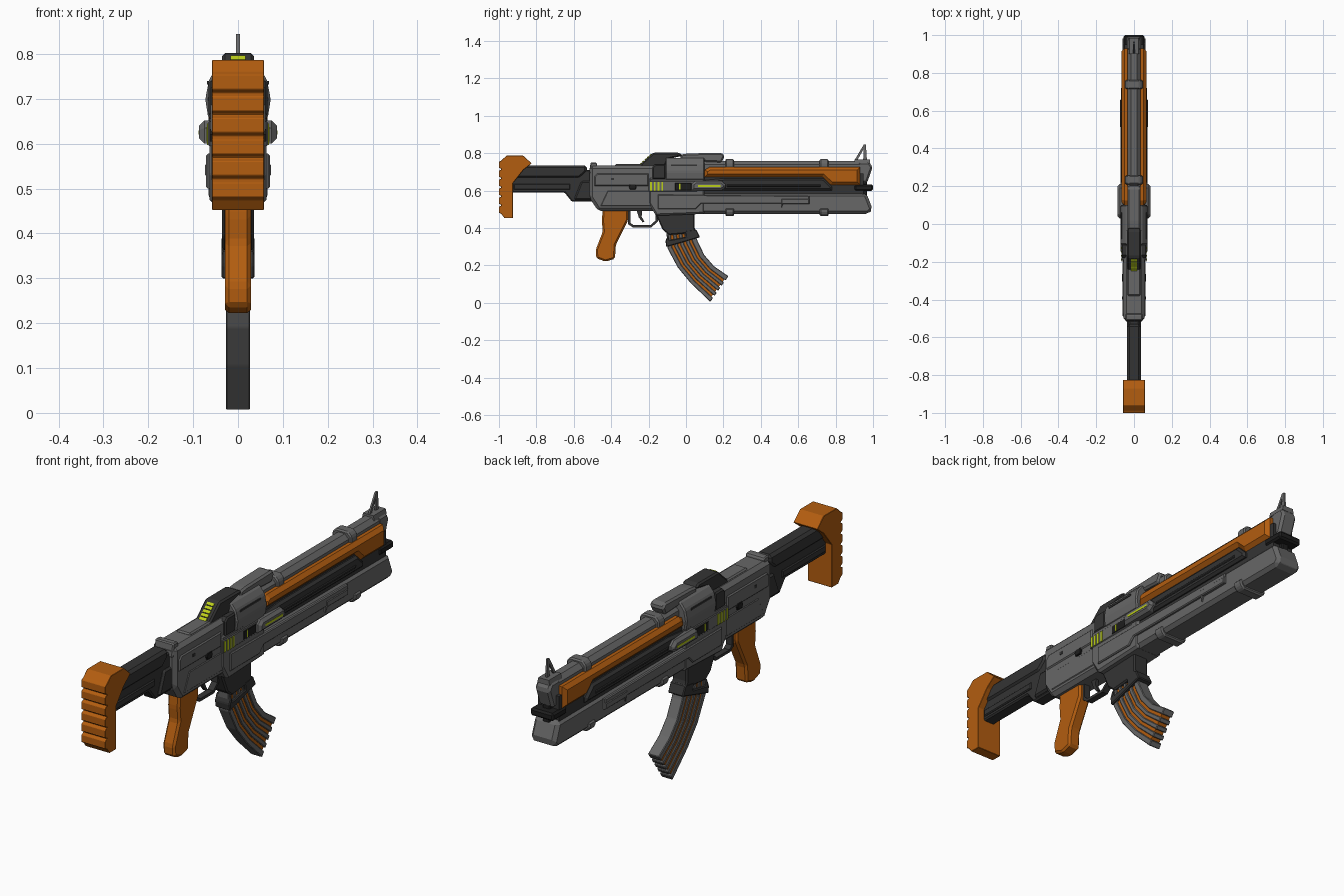
import bpy, bmesh
from mathutils import Vector

old = bpy.data.objects.get("Cube")
if old:
    bpy.data.objects.remove(old, do_unlink=True)


def material(name, r, g, b):
    m = bpy.data.materials.new(name)
    m.use_nodes = True
    m.diffuse_color = (r, g, b, 1)
    m.node_tree.nodes["Principled BSDF"].inputs["Base Color"].default_value = (r, g, b, 1)
    return m


GREY = material("gunmetal grey", .135, .135, .135)
DARK = material("dark polymer", .034, .034, .034)
BLACK = material("black", .013, .013, .013)
ORANGE = material("burnt orange", .45, .11, .005)
LIME = material("lime marking", .5, .62, .01)


def extrude(name, outline, offset, mat, is_rim=None, bevel=0):
    """Extrude a closed 3D outline and optionally chamfer the chosen rim edges."""
    bm = bmesh.new()
    face = bm.faces.new([bm.verts.new(p) for p in outline])
    new = bmesh.ops.extrude_face_region(bm, geom=[face], use_keep_orig=True)["geom"]
    bmesh.ops.translate(bm, vec=offset, verts=[v for v in new if isinstance(v, bmesh.types.BMVert)])
    bmesh.ops.recalc_face_normals(bm, faces=bm.faces)
    if bevel:
        rim = [e for e in bm.edges if all(is_rim(v.co) for v in e.verts)]
        bmesh.ops.bevel(bm, geom=rim, offset=bevel, segments=1, affect='EDGES', clamp_overlap=True)
    mesh = bpy.data.meshes.new(name)
    bm.to_mesh(mesh)
    bm.free()
    mesh.materials.append(mat)
    obj = bpy.data.objects.new(name, mesh)
    bpy.context.collection.objects.link(obj)
    return obj


def prism(name, profile, half, mat, bevel=0):
    """Side profile (y, z) centred on x = 0, chamfered on both sides."""
    return extrude(name, [(-half, y, z) for y, z in profile], Vector((2 * half, 0, 0)), mat,
                   lambda c: abs(c.x) > half - 1e-5, bevel)


def sides(name, profile, inner, outer, mat, bevel=0):
    """Matching plates on the left and right, chamfered on the outer rim."""
    for label, s in (("left", 1), ("right", -1)):
        extrude(f"{label}_{name}", [(s * inner, y, z) for y, z in profile],
                Vector((s * (outer - inner), 0, 0)), mat,
                lambda c: abs(c.x) > outer - 1e-5, bevel)


def bar(name, half_section, y0, y1, mat, bevel=0):
    """Mirrored cross-section (x, z) run along y."""
    pts = half_section + [(-x, z) for x, z in reversed(half_section)]
    return extrude(name, [(x, y0, z) for x, z in pts], Vector((0, y1 - y0, 0)), mat,
                   lambda c: min(abs(c.y - y0), abs(c.y - y1)) < 1e-5, bevel)


def rect(y0, y1, z0, z1):
    return [(y0, z0), (y1, z0), (y1, z1), (y0, z1)]


# Butt pad with a ribbed rear face
ribs = []
for i in range(6):
    z = .475 + i * .048
    ribs += [(-.988, z), (-1, z + .007), (-1, z + .038), (-.988, z + .045)]
prism("butt_pad", [(-.96, .786), (-.87, .786), (-.825, .745), (-.87, .71), (-.925, .64),
                   (-.925, .452), (-.97, .452)] + ribs, .058, ORANGE, .014)

# Stock arm
prism("stock_arm", [(-.94, .59), (-.65, .59), (-.61, .54), (-.48, .54), (-.48, .71), (-.94, .71)],
      .028, DARK, .006)
prism("stock_cheek", [(-.93, .665), (-.57, .665), (-.53, .70), (-.53, .735), (-.90, .735), (-.93, .71)],
      .036, DARK, .012)
sides("stock_rib", rect(-.92, -.62, .605, .635), .026, .034, DARK, .004)
prism("stock_joint", [(-.6, .55), (-.48, .55), (-.48, .65), (-.56, .65)], .038, DARK, .008)

# Rear receiver
prism("rear_receiver", [(-.515, .56), (-.47, .49), (-.1, .49), (-.1, .735), (-.515, .735)],
      .056, GREY, .016)
prism("receiver_end_cap", [(-.518, .69), (-.475, .69), (-.475, .745), (-.483, .75), (-.51, .75)],
      .045, GREY, .01)
prism("receiver_top", rect(-.38, -.2, .725, .742), .034, GREY, .006)
sides("receiver_panel", [(-.49, .625), (-.2, .625), (-.2, .69), (-.475, .69), (-.49, .675)],
      .05, .061, GREY, .005)
sides("lower_panel", [(-.46, .515), (-.17, .515), (-.17, .6), (-.42, .6)], .05, .059, GREY, .005)
sides("selector", [(-.3, .605), (-.27, .605), (-.265, .62), (-.27, .633), (-.3, .633), (-.305, .62)],
      .055, .064, BLACK, .002)
sides("receiver_pin", rect(-.40, -.385, .655, .668), .055, .063, DARK)

# Forward receiver and upper block
prism("forward_receiver", [(-.2, .53), (-.16, .465), (.1, .475), (.1, .67), (-.2, .67)], .064, GREY, .01)
bar("upper_block", [(.04, .775), (.064, .745), (.073, .70), (.066, .655)], -.11, .1, GREY, .006)
sides("upper_block_groove", rect(-.08, .06, .732, .74), .055, .0695, DARK)
sides("dark_panel", [(-.18, .66), (-.11, .66), (-.11, .74), (-.165, .74), (-.18, .725)], .04, .066, DARK, .006)
sides("strip_panel", rect(-.2, .06, .595, .65), .06, .067, GREY, .003)
for i in range(4):
    y = -.192 + i * .02
    sides(f"marking_stripe_{i + 1}", rect(y, y + .009, .597, .645), .064, .0695, LIME)
sides("bolt_seat", rect(-.06, .03, .6, .64), .06, .069, BLACK, .003)
sides("bolt_marking", rect(-.038, -.03, .605, .637), .064, .0705, LIME)

# Side pods with a bright line
sides("pod", [(.03, .6), (.19, .6), (.212, .615), (.212, .632), (.19, .652), (.05, .652), (.03, .635)],
      .055, .087, GREY, .012)
sides("pod_line", rect(.065, .185, .62, .629), .083, .0885, LIME)

# Sloped top cover with markings
prism("top_cover", [(-.255, .73), (-.175, .802), (-.035, .802), (-.018, .785), (-.09, .77), (-.12, .72)],
      .036, DARK, .007)
start, step = Vector((-.245, .739)), Vector((.0128, .0115))
out = Vector((-.0026, .003))
for i in range(5):
    a = start + step * i
    b = a + step * .72
    prism(f"cover_marking_{i + 1}", [a, b, b + out, a + out], .017, LIME)
prism("top_rail", [(-.03, .76), (-.03, .792), (.01, .798), (.19, .802), (.207, .785), (.19, .75)],
      .034, GREY, .008)

# Barrel, core and clamps
bar("upper_barrel", [(.016, .757), (.035, .738), (.035, .67)], .08, .96, GREY)
bar("barrel_core", [(.05, .69), (.05, .56)], -.1, .95, DARK)
for i, y in enumerate((.21, .715)):
    bar(f"upper_clamp_{i + 1}", [(.03, .768), (.047, .75), (.047, .715)], y, y + .047, GREY, .006)
    bar(f"lower_clamp_{i + 1}", [(.066, .505), (.066, .48), (.05, .463)], y, y + .047, GREY, .006)

# Orange handguard over a dark side rail
sides("handguard", [(.1, .672), (.73, .672), (.775, .63), (.93, .63), (.93, .725), (.125, .725), (.1, .71)],
      .02, .066, ORANGE, .016)
sides("side_rail", [(.1, .6), (.78, .6), (.78, .622), (.735, .665), (.2, .665), (.1, .655)],
      .04, .066, DARK, .01)
sides("side_rail_ridge", rect(.22, .72, .62, .632), .06, .07, DARK, .003)

# Lower handguard
prism("lower_handguard", [(-.16, .475), (.975, .475), (.998, .50), (.965, .585), (-.16, .588)],
      .06, GREY, .015)
sides("lower_plate", [(-.15, .5), (.05, .5), (.08, .53), (.51, .53), (.51, .505), (.52, .53),
                      (.66, .53), (.66, .572), (-.15, .578)], .05, .071, GREY, .007)
sides("lower_step", rect(.51, .66, .527, .555), .05, .074, GREY, .004)

# Muzzle
prism("muzzle_upper", [(.92, .64), (.968, .64), (.998, .725), (.98, .752), (.92, .752)], .036, GREY, .01)
prism("muzzle_brace", [(.9, .598), (1, .598), (1, .632), (.9, .632)], .056, BLACK, .008)
prism("muzzle_spine", rect(.93, .968, .56, .70), .018, BLACK, .004)
bar("sight_base", [(.025, .767), (.03, .745)], .9, .985, GREY)
prism("front_sight_post", [(.947, .75), (.95, .845), (.962, .845), (.968, .75)], .004, GREY)
prism("front_sight_brace", [(.9, .76), (.915, .76), (.957, .835), (.95, .845)], .004, GREY)

# Pistol grip
prism("pistol_grip", [(-.445, .5), (-.31, .5), (-.31, .44), (-.375, .31), (-.38, .235), (-.43, .22),
                      (-.48, .238), (-.482, .285), (-.445, .38), (-.45, .44)], .029, ORANGE, .009)

# Trigger and guard
prism("trigger_guard", [(-.31, .495), (-.31, .42), (-.285, .403), (-.185, .403), (-.15, .435), (-.15, .49),
                        (-.162, .49), (-.162, .44), (-.19, .415), (-.28, .415), (-.298, .428), (-.298, .495)],
      .014, DARK)
prism("trigger", [(-.265, .495), (-.235, .495), (-.237, .46), (-.222, .432), (-.232, .43), (-.252, .455)],
      .007, DARK)

# Magazine well
prism("magazine_well", [(-.165, .48), (.045, .48), (.045, .40), (.06, .375), (-.09, .362), (-.125, .39)],
      .036, DARK, .006)
prism("magazine_collar", [(-.105, .298), (.075, .35), (.055, .392), (-.005, .385), (.0, .352),
                          (-.09, .335), (-.095, .365), (-.11, .33)], .037, DARK, .004)

# Curved magazine: orange core between raised grey ribs
rear = [Vector(p) for p in ((-.105, .38), (-.098, .29), (-.045, .19), (.025, .105), (.13, .005))]
front = [Vector(p) for p in ((.04, .40), (.062, .33), (.098, .255), (.15, .195), (.227, .142))]


def ribbon(t0, t1):
    edge = [[a.lerp(b, t) for a, b in zip(rear, front)] for t in (t0, t1)]
    return edge[0] + edge[1][::-1]


core = ribbon(.03, .97)
n = len(rear)
for i, j in ((n - 1, n - 2), (n, n + 1)):
    core[i] = core[i].lerp(core[j], .08)
prism("magazine_core", core, .022, ORANGE)
for i, (t0, t1) in enumerate(((0, .15), (.23, .35), (.43, .55), (.63, .75), (.83, 1))):
    prism(f"magazine_rib_{i + 1}", ribbon(t0, t1), .027, GREY, .003)
